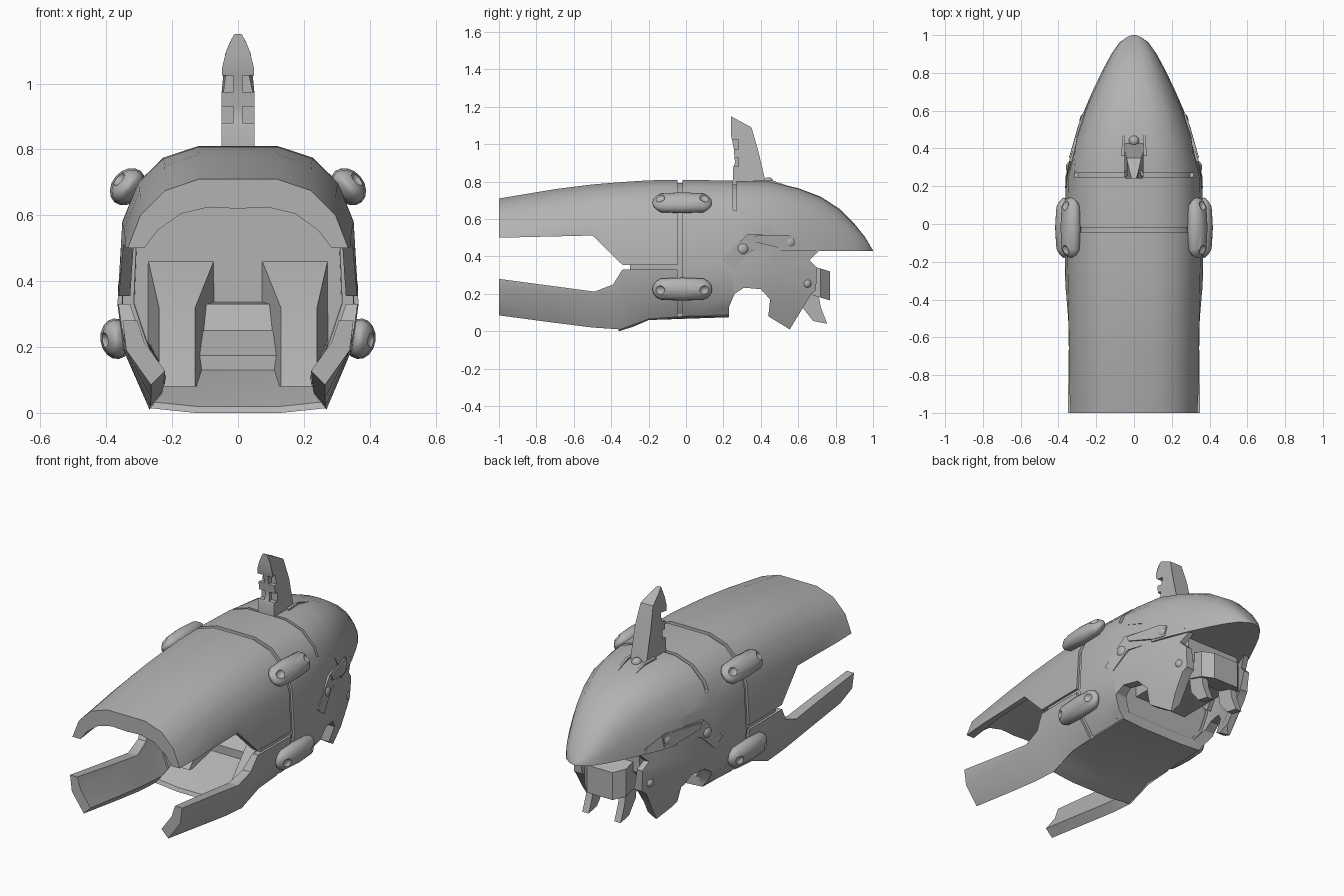
import bpy, bmesh, math
from mathutils import Matrix, Vector

if "Cube" in bpy.data.objects:
    bpy.data.objects.remove(bpy.data.objects["Cube"])

GREY = (0.45, 0.45, 0.45, 1)
metal = bpy.data.materials.new("plain grey")
metal.diffuse_color = GREY
metal.use_nodes = True
metal.node_tree.nodes["Principled BSDF"].inputs["Base Color"].default_value = GREY


def finish(name, bm):
    bmesh.ops.recalc_face_normals(bm, faces=bm.faces)
    mesh = bpy.data.meshes.new(name)
    bm.to_mesh(mesh)
    bm.free()
    mesh.materials.append(metal)
    ob = bpy.data.objects.new(name, mesh)
    bpy.context.collection.objects.link(ob)
    return ob


def loft(name, rings):
    """Solid skin through closed rings of equal length."""
    bm = bmesh.new()
    rows = [[bm.verts.new(p) for p in ring] for ring in rings]
    n = len(rows[0])
    for a, b in zip(rows, rows[1:]):
        for i in range(n):
            j = (i + 1) % n
            bm.faces.new((a[i], a[j], b[j], b[i]))
    bm.faces.new(rows[0])
    bm.faces.new(rows[-1])
    return finish(name, bm)


def prism(name, profile, x0, x1):
    """Side profile of (y, z) points extruded along x; x0, x1 may follow y."""
    at = lambda x, y: x(y) if callable(x) else x
    return loft(name, [[(at(x, y), y, z) for y, z in profile] for x in (x0, x1)])


def ball(name, centre, size, stretch=0, tilt=0):
    """Ellipsoid, or a lens-shaped capsule along y when stretched."""
    bm = bmesh.new()
    bmesh.ops.create_uvsphere(bm, u_segments=16, v_segments=8, radius=1,
                              matrix=Matrix.Rotation(math.pi / 2, 4, "X"))
    for v in bm.verts:
        shift = math.copysign(stretch, v.co.y) if abs(v.co.y) > 0.01 else 0
        lens = 1 - .45 * v.co.y ** 2 if stretch else 1
        v.co = Vector((v.co.x * size[0] * lens, v.co.y * size[1] + shift, v.co.z * size[2]))
    bmesh.ops.transform(bm, verts=bm.verts, matrix=Matrix.Translation(centre) @ Matrix.Rotation(tilt, 4, "Y"))
    return finish(name, bm)


def cut(ob, *cutters):
    for c in cutters:
        mod = ob.modifiers.new("cut", "BOOLEAN")
        mod.operation, mod.solver, mod.object = "DIFFERENCE", "EXACT", c
    graph = bpy.context.evaluated_depsgraph_get()
    ob.data = bpy.data.meshes.new_from_object(ob.evaluated_get(graph))
    ob.modifiers.clear()
    for c in cutters:
        bpy.data.objects.remove(c)
    return ob


def mirror(ob):
    ob.modifiers.new("mirror", "MIRROR")
    return ob


def interp(table, y):
    for a, b in zip(table, table[1:]):
        if y <= b[0]:
            f = max(0, (y - a[0]) / (b[0] - a[0]))
            return [p + (q - p) * f for p, q in zip(a, b)]
    return table[-1]


# Hull stations: y, half width, crown height, lower edge height
HULL = [(-1, .357, .71, .085), (-.7, .357, .76, .045), (-.5, .36, .785, .02),
        (-.35, .363, .797, .01), (-.2, .366, .807, .065), (0, .366, .81, .08),
        (.25, .36, .805, .09), (.47, .306, .8, 0), (.74, .203, .7, 0)]
THICK = [.09, .09, .085, .07, .035, .035, .06, .06]


def arch(y, scale=1.0):
    _, w, t, b = interp(HULL, y)
    half = [(0, t), (.33 * w, t), (.62 * w, t - .035), (.83 * w, t - .11), (.96 * w, t - .23),
            (w, .33), (.95 * w, .19), (.74 * w, b)]
    return [Vector((x * scale, y, .35 + (z - .35) * scale)) for x, z in half]


def full(half):
    return [Vector((-p.x, p.y, p.z)) for p in half[:0:-1]] + half


def shell_ring(y, scale=1.0):
    outer = arch(y, scale)
    inner = [p + (Vector((0, y, .35)) - p).normalized() * t for p, t in zip(outer, THICK)]
    return full(outer) + full(inner)[::-1]


def shell(name, y0, y1, scale=1.0):
    ys = [y0] + [s[0] for s in HULL if y0 < s[0] < y1] + [y1]
    return loft(name, [shell_ring(y, scale) for y in ys])


# Front half of the shell with its open jaw and side slit
jaw = prism("jaw_cutter", [(-1.2, .5), (-1, .5), (-.5, .512), (-.34, .355), (0, .355), (0, .33),
                           (-.34, .33), (-.39, .25), (-.49, .212), (-1, .28), (-1.2, .3)], -1, 1)
cut(shell("front_shell", -1, -.045), jaw)

# Rear half of the shell, trimmed to cheek plates
cheek = prism("cheek_cutter", [(.23, -.1), (.23, .13), (.26, .2), (.31, .233), (.4, .225), (.45, .17),
                               (.44, .08), (.555, .01), (.67, .2), (.695, .22), (.7, .34), (.66, .38),
                               (.71, .43), (.48, .52), (.44, .585), (.25, .65), (.25, 1), (.9, 1),
                               (.9, -.1)], -1, 1)
cut(shell("rear_shell", -.018, .735), cheek)

# Recessed liners behind the seams
shell("seam_liner", -.3, .225, .965)
below = prism("liner_cutter", [(.1, -.2), (.1, .5), (.6, .5), (.6, -.2)], -1, 1)
cut(shell("hood_liner", .2, .42, .955), below)

# Pointed rear hood
HOOD = [(.27, .353, .803), (.45, .314, .8), (.6, .264, .765), (.72, .212, .72), (.82, .163, .655),
        (.9, .12, .575), (.96, .078, .5), (.99, .036, .448), (1, .008, .432)]


def hood_ring(y, w, t):
    h, point = t - .43, max(0, (y - .5) / .5)
    half = [(0, 1), (.33, 1 - .04 * point), (.62, .91 - .05 * point), (.83, .71 - .07 * point),
            (.96, .4 - .05 * point), (1, 0)]
    return full([Vector((x * w, y, .43 + z * h)) for x, z in half])


step = prism("hood_cutter", [(.1, .63), (.25, .63), (.43, .57), (.465, .51), (.5, .43), (.5, .3), (.1, .3)], -1, 1)
cut(loft("rear_hood", [hood_ring(*s) for s in HOOD]), step)

# Belly with lifted sides, bulkhead and inner ramps
BELLY = [(-.36, 0), (-.28, .025), (-.2, .06), (.23, .075), (.23, .13), (.17, .22), (.05, .175),
         (-.2, .09), (-.35, .02)]
loft("belly", [[(x, y, z + lift * (1 if y < -.1 else .6)) for y, z in BELLY]
               for x, lift in ((-.265, .014), (-.13, 0), (.13, 0), (.265, .014))])
loft("bulkhead", [full(arch(y, .94)) for y in (.16, .22)])
mirror(prism("inner_ramp", [(-.25, .08), (-.04, .32), (.16, .46), (.19, .46), (.19, .1)],
             lambda y: .13 - .35 * max(0, y), lambda y: .24 + .2 * max(0, y)))
prism("inner_step", [(-.08, .1), (-.08, .175), (.05, .25), (.08, .33), (.19, .34), (.19, .1)], -.12, .12)

# Rear core, octagonal block and hanging blades
prism("rear_core", [(.2, .26), (.62, .26), (.66, .3), (.66, .44), (.2, .6)], -.17, .17)
block = [(-.13, .62), (-.13, .72), (-.08, .77), (.08, .77), (.13, .72), (.13, .62)]
loft("rear_block", [[(x, y, z + (.77 - y) * .3) for x, y in block] for z in (.165, .32)])
mirror(prism("hanging_blade", [(.6, .27), (.7, .25), (.72, .13), (.755, .04), (.68, .055), (.62, .13)],
             .08, .12))

# Linkage plates with their bolts
side = lambda off: (lambda y: interp(HULL, y)[1] + off)
mirror(prism("linkage_plate", [(.19, .385), (.255, .335), (.35, .43), (.69, .43), (.69, .46),
                               (.575, .515), (.33, .52)], side(-.06), side(.003)))
mirror(prism("linkage_bar", [(.35, .51), (.36, .48), (.52, .44), (.58, .44), (.59, .5), (.54, .515)],
             side(-.02), side(.009)))
for name, y, z, r in (("front_bolt", .3, .44, .036), ("rear_bolt", .55, .475, .036), ("cheek_bolt", .645, .255, .025)):
    mirror(ball(name, (side(-.016)(y), y, z), (r * .8, r, r)))

# Lens-shaped side pods with scooped ends
for name, x, z, tilt in (("upper_pod", .335, .687, -.7), ("lower_pod", .37, .225, .12)):
    pod = ball(name, (x, -.02, z), (.048, .075, .062), .085, tilt)
    out = Matrix.Rotation(tilt, 3, "Y") @ Vector((.042, 0, 0))
    scoops = [ball("scoop_cutter", Vector((x, -.02 + s * .125, z)) + out, (.02, .032, .026), 0, tilt)
              for s in (-1, 1)]
    mirror(cut(pod, *scoops))

# Crest fin with side notches
FIN = [(.25, .78), (.25, .87), (.262, .9), (.255, .98), (.24, 1.05), (.24, 1.1), (.24, 1.135), (.24, 1.15),
       (.285, 1.125), (.35, 1.09), (.385, .97), (.43, .78)]
lean = lambda s: [(s * (.05 - 2.3 * max(0, z - 1.02) ** 2), y, z) for y, z in FIN]
fin = loft("crest_fin", [lean(-1), lean(1)])
notches = [prism("notch_cutter", [(.2, z), (.28, z), (.28, z + .05), (.2, z + .05)], s * .014, s * .1)
           for z in (.88, .975) for s in (-1, 1)]
cut(fin, *notches)
ball("fin_pivot", (0, .44, .795), (.028, .028, .028))
mirror(prism("fin_rail", [(.36, .77), (.36, .81), (.45, .81), (.66, .738), (.64, .7)],
             lambda y: .05 - .03 * (y - .36), lambda y: .068 - .07 * (y - .36)))

# Smooth rounded skins, keep hard edges
for ob in bpy.context.collection.objects:
    if ob.type == "MESH" and metal.name in ob.data.materials:
        bpy.ops.object.select_all(action="DESELECT")
        ob.select_set(True)
        bpy.context.view_layer.objects.active = ob
        bpy.ops.object.shade_smooth_by_angle(angle=math.radians(32))
